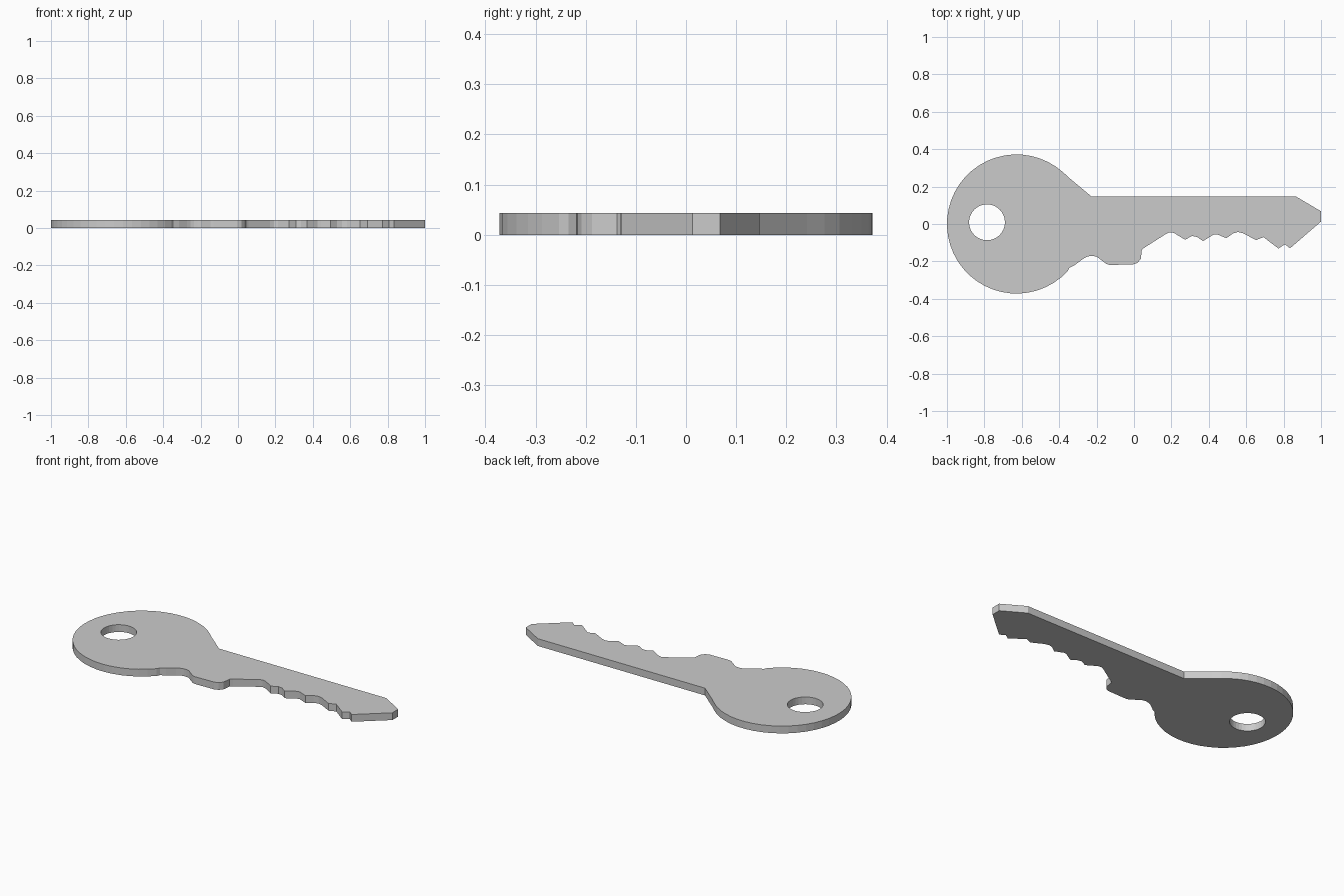
import bpy, bmesh
from math import cos, sin, radians

if "Cube" in bpy.data.objects:
    bpy.data.objects.remove(bpy.data.objects["Cube"])

THICK = 0.043


def arc(cx, cy, r, a0, a1, n):
    """n+1 points along an arc, angles in degrees."""
    return [(cx + r * cos(radians(a0 + (a1 - a0) * i / n)),
             cy + r * sin(radians(a0 + (a1 - a0) * i / n))) for i in range(n + 1)]


# round head, from its upper to its lower junction with the blade
head = arc(-0.628, 0, 0.372, 48, 317, 36)

# shoulder bump below the neck
shoulder = [(-0.345, -0.234), (-0.316, -0.219), (-0.273, -0.187), (-0.254, -0.176),
            (-0.235, -0.171), (-0.216, -0.171), (-0.198, -0.176), (-0.148, -0.213),
            (-0.13, -0.219), (-0.005, -0.216), (0.018, -0.208), (0.036, -0.187),
            (0.042, -0.138), (0.055, -0.127)]

# cut teeth along the lower edge
teeth = [(0.171, -0.053), (0.192, -0.044), (0.214, -0.048), (0.273, -0.084),
         (0.31, -0.064), (0.337, -0.069), (0.369, -0.091), (0.425, -0.057),
         (0.444, -0.055), (0.494, -0.076), (0.53, -0.05), (0.556, -0.043),
         (0.583, -0.049), (0.652, -0.086), (0.692, -0.07), (0.772, -0.131),
         (0.807, -0.108), (0.834, -0.13)]

# tip and straight back edge
back = [(1.0, 0.013), (1.0, 0.068), (0.866, 0.147), (-0.227, 0.147), (-0.34, 0.241)]

hole = arc(-0.786, 0.009, 0.096, 0, 360, 32)[:-1]

# fill the outline around the hole, then extrude it to thickness
bm = bmesh.new()
for loop in (head + shoulder + teeth + back, hole):
    vs = [bm.verts.new((x, y, 0)) for x, y in loop]
    for i, v in enumerate(vs):
        bm.edges.new((v, vs[i - 1]))
bmesh.ops.triangle_fill(bm, edges=bm.edges[:], use_beauty=True, normal=(0, 0, 1))
ext = bmesh.ops.extrude_face_region(bm, geom=bm.faces[:], use_keep_orig=True)
top = [g for g in ext["geom"] if isinstance(g, bmesh.types.BMVert)]
bmesh.ops.translate(bm, verts=top, vec=(0, 0, THICK))
bmesh.ops.recalc_face_normals(bm, faces=bm.faces[:])

mesh = bpy.data.meshes.new("key_blank")
bm.to_mesh(mesh)
bm.free()
bpy.context.collection.objects.link(bpy.data.objects.new("key_blank", mesh))
